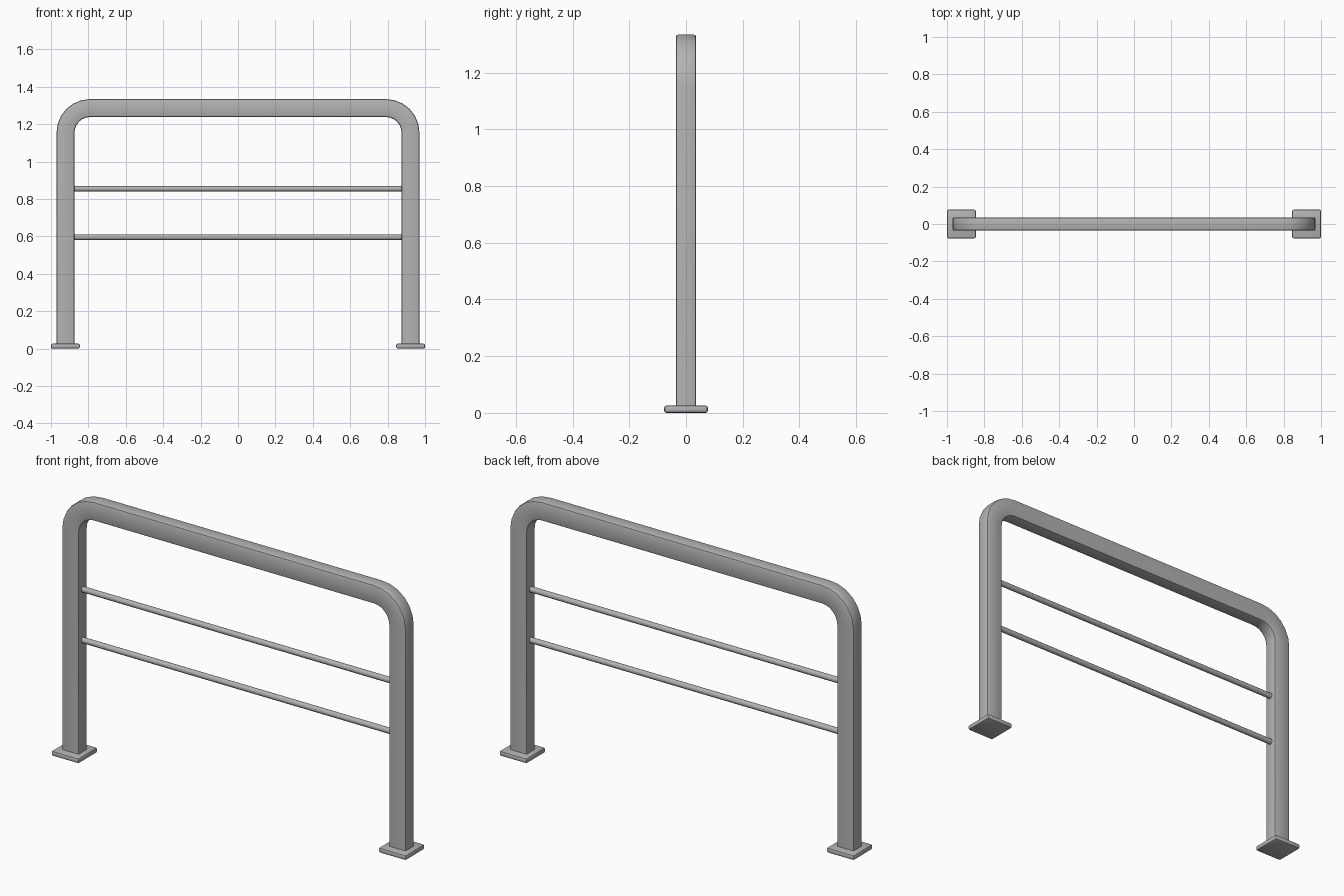
import bpy, bmesh
from math import sin, cos, pi, radians
from mathutils import Vector, Matrix

cube = bpy.data.objects.get("Cube")
if cube:
    bpy.data.objects.remove(cube, do_unlink=True)

# Single grey metal
metal = bpy.data.materials.new("grey_metal")
metal.use_nodes = True
GREY = (0.45, 0.45, 0.45, 1)
metal.diffuse_color = GREY
metal.node_tree.nodes["Principled BSDF"].inputs["Base Color"].default_value = GREY

# Main dimensions
POST_X = 0.9225          # post centre line
RAIL_Z = 1.286           # top rail centre line
BEND = 0.1325            # bend radius of the centre line
HALF_W, HALF_D = 0.048, 0.036
EDGE = 0.009             # rounding of the tube edges
PLATE = 0.154
PLATE_H = 0.026


def finish(name, bm):
    bmesh.ops.recalc_face_normals(bm, faces=bm.faces[:])
    mesh = bpy.data.meshes.new(name)
    bm.to_mesh(mesh)
    bm.free()
    mesh.materials.append(metal)
    obj = bpy.data.objects.new(name, mesh)
    bpy.context.collection.objects.link(obj)
    bpy.ops.object.select_all(action='DESELECT')
    obj.select_set(True)
    bpy.context.view_layer.objects.active = obj
    bpy.ops.object.shade_smooth_by_angle(angle=radians(35))
    return obj


def rounded_section(steps=2):
    """Rounded rectangle as (outward, depth) pairs."""
    pts = []
    for i, (sx, sy) in enumerate(((1, 1), (-1, 1), (-1, -1), (1, -1))):
        for k in range(steps + 1):
            a = (i + k / steps) * pi / 2
            pts.append((sx * (HALF_W - EDGE) + EDGE * cos(a),
                        sy * (HALF_D - EDGE) + EDGE * sin(a)))
    return pts


def frame_path(steps=6):
    """Centre line points with their outward normals, foot to foot."""
    cx, cz = POST_X - BEND, RAIL_Z - BEND
    half = [(Vector((POST_X, 0, PLATE_H - 0.005)), Vector((1, 0, 0)))]
    for k in range(steps + 1):
        a = k / steps * pi / 2
        n = Vector((cos(a), 0, sin(a)))
        half.append((Vector((cx, 0, cz)) + n * BEND, n))
    flip = Matrix.Scale(-1, 3, Vector((1, 0, 0)))
    return half + [(flip @ p, flip @ n) for p, n in reversed(half)]


# Bent tube forming both posts and the top rail
bm = bmesh.new()
section = rounded_section()
rings = [[bm.verts.new(p + n * u + Vector((0, v, 0))) for u, v in section]
         for p, n in frame_path()]
for a, b in zip(rings, rings[1:]):
    for i in range(len(section)):
        j = (i + 1) % len(section)
        bm.faces.new((a[i], a[j], b[j], b[i]))
bm.faces.new(rings[0])
bm.faces.new(rings[-1])
finish("bent_frame", bm)

# Two thin round crossbars
for name, z in (("lower_crossbar", 0.595), ("upper_crossbar", 0.854)):
    bm = bmesh.new()
    bmesh.ops.create_cone(bm, cap_ends=True, segments=12, radius1=0.0145,
                          radius2=0.0145, depth=2 * (POST_X - HALF_W) + 0.01,
                          matrix=Matrix.Translation((0, 0, z)) @ Matrix.Rotation(pi / 2, 4, 'Y'))
    finish(name, bm)

# Square foot plates with softened edges
for name, side in (("left_foot_plate", 1), ("right_foot_plate", -1)):
    bm = bmesh.new()
    bmesh.ops.create_cube(bm, size=1, matrix=Matrix.Translation(
        (side * (1 - PLATE / 2), 0, PLATE_H / 2)) @ Matrix.Diagonal((PLATE, PLATE, PLATE_H, 1)))
    bmesh.ops.bevel(bm, geom=bm.edges[:], offset=0.008, segments=2,
                    profile=0.5, affect='EDGES')
    finish(name, bm)
